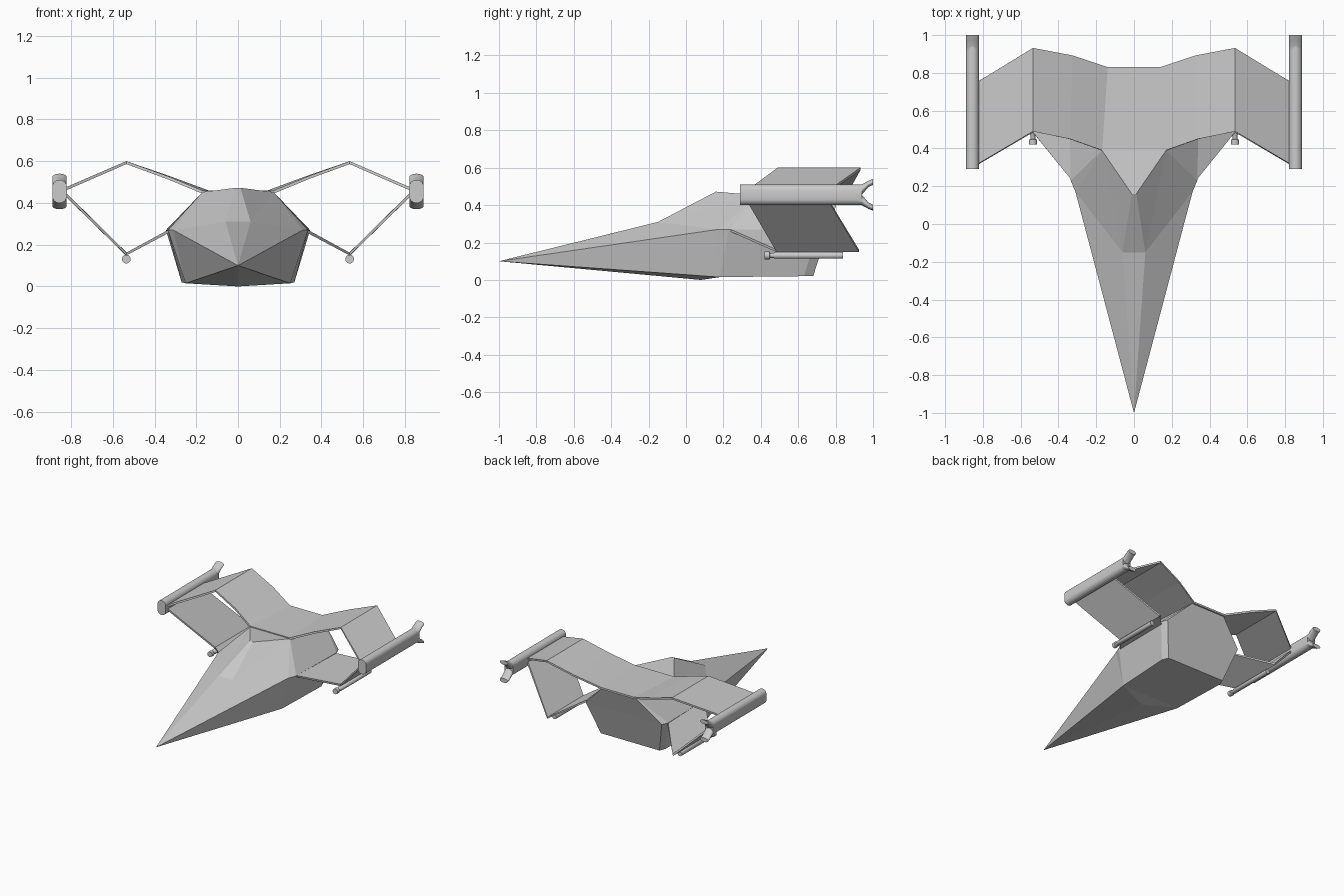
import bpy, bmesh, math
from mathutils import Vector

cube = bpy.data.objects.get("Cube")
if cube:
    bpy.data.objects.remove(cube, do_unlink=True)

grey = bpy.data.materials.new("hull_grey")
grey.use_nodes = True
COLOUR = (0.6, 0.6, 0.6, 1)
grey.diffuse_color = COLOUR
grey.node_tree.nodes["Principled BSDF"].inputs["Base Color"].default_value = COLOUR


def finish(name, bm, smooth=False):
    """Turn a bmesh into a named grey object."""
    bmesh.ops.recalc_face_normals(bm, faces=bm.faces)
    mesh = bpy.data.meshes.new(name)
    bm.to_mesh(mesh)
    bm.free()
    mesh.materials.append(grey)
    obj = bpy.data.objects.new(name, mesh)
    bpy.context.collection.objects.link(obj)
    if smooth:
        bpy.ops.object.select_all(action='DESELECT')
        obj.select_set(True)
        bpy.context.view_layer.objects.active = obj
        bpy.ops.object.shade_smooth_by_angle(angle=math.radians(40))
    return obj


def loft(bm, rings):
    """Skin a list of closed rings of points and cap both ends."""
    rows = [[bm.verts.new(p) for p in ring] for ring in rings]
    n = len(rows[0])
    for a, b in zip(rows, rows[1:]):
        for i in range(n):
            j = (i + 1) % n
            bm.faces.new((a[i], a[j], b[j], b[i]))
    bm.faces.new(rows[0])
    bm.faces.new(rows[-1])


def oval(x, y, z, rx, rz, straight=0, n=24):
    """Ring facing along y; straight stretches it into a stadium."""
    ring = []
    for i in range(n):
        a = 2 * math.pi * (i + 0.5) / n
        s = math.sin(a)
        ring.append((x + rx * math.cos(a), y, z + rz * s + math.copysign(straight, s)))
    return ring


def plate(name, front, back, thickness=0.014):
    """Thin folded sheet between a front and a back edge."""
    bm = bmesh.new()
    f = [bm.verts.new(p) for p in front]
    b = [bm.verts.new(p) for p in back]
    for i in range(len(f) - 1):
        bm.faces.new((f[i], f[i + 1], b[i + 1], b[i]))
    obj = finish(name, bm)
    mod = obj.modifiers.new("thickness", 'SOLIDIFY')
    mod.thickness = thickness
    mod.offset = 0
    return obj


# Hull: named corners of the left half, mirrored across x
corners = {
    "nose": (0, -1, 0.10), "keel": (0, 0.08, 0.0),
    "brow": (0.06, -0.15, 0.31), "peak": (0.012, 0.16, 0.472),
    "shoulder": (0.17, 0.39, 0.452), "cheek": (0.31, 0.17, 0.27),
    "flank": (0.335, 0.23, 0.27), "chin": (0.25, 0.18, 0.015),
    "flank_rear": (0.345, 0.71, 0.27), "chin_rear": (0.27, 0.63, 0.02),
    "flank_end": (0.325, 0.76, 0.27), "chin_end": (0.25, 0.68, 0.02),
    "deck_end": (0.14, 0.82, 0.452),
}
side_faces = [
    "nose brow cheek", "brow peak shoulder", "brow shoulder cheek",
    "cheek shoulder flank", "nose cheek chin", "cheek flank chin",
    "nose chin keel", "flank chin chin_rear flank_rear",
    "shoulder flank flank_rear deck_end", "flank_rear flank_end deck_end",
    "flank_rear chin_rear chin_end flank_end",
]
# Faces that span the middle, given by their left edge
middle_faces = ["brow peak", "peak shoulder", "shoulder deck_end",
                "deck_end flank_end", "flank_end chin_end",
                "chin_end chin_rear", "chin_rear chin"]
bm = bmesh.new()
left = {k: bm.verts.new(p) for k, p in corners.items()}
right = {k: left[k] if p[0] == 0 else bm.verts.new((-p[0], p[1], p[2]))
         for k, p in corners.items()}
for text in side_faces:
    for half in (left, right):
        bm.faces.new([half[k] for k in text.split()])
for text in middle_faces:
    a, b = text.split()
    bm.faces.new((left[a], left[b], right[b], right[a]))
bm.faces.new((left["nose"], left["brow"], right["brow"]))
bm.faces.new((left["keel"], left["chin"], right["chin"]))
finish("hull", bm)

# Deck plate over the rear of the hull
plate("deck", [(-0.17, 0.39, 0.452), (0.17, 0.39, 0.452)],
      [(-0.14, 0.83, 0.452), (0.14, 0.83, 0.452)])

for s, label in ((1, "left"), (-1, "right")):
    # Upper and lower wing sheets meeting at the pod
    plate(label + "_upper_wing",
          [(s * 0.17, 0.39, 0.452), (s * 0.34, 0.45, 0.522),
           (s * 0.535, 0.49, 0.593), (s * 0.83, 0.315, 0.465)],
          [(s * 0.14, 0.83, 0.452), (s * 0.33, 0.893, 0.522),
           (s * 0.535, 0.932, 0.593), (s * 0.83, 0.75, 0.465)])
    plate(label + "_lower_wing",
          [(s * 0.325, 0.23, 0.268), (s * 0.535, 0.485, 0.155),
           (s * 0.83, 0.315, 0.445)],
          [(s * 0.325, 0.69, 0.268), (s * 0.535, 0.925, 0.155),
           (s * 0.83, 0.75, 0.445)])

    # Wingtip pod with a forked tail
    x, z = s * 0.855, 0.455
    bm = bmesh.new()
    loft(bm, [oval(x, y, z, 0.035, 0.035, 0.021) for y in (0.29, 0.94)])
    for v in (1, -1):
        loft(bm, [oval(x, y, z + v * dz, 0.0345, rz)
                  for y, dz, rz in ((0.92, 0.026, 0.029), (0.94, 0.028, 0.028),
                                    (0.975, 0.058, 0.017), (1.0, 0.069, 0.016))])
    finish(label + "_pod", bm, True)

    # Slim gun under the wing fold
    bm = bmesh.new()
    loft(bm, [oval(s * 0.535, y, 0.131, r, r, n=16)
              for y, r in ((0.42, 0.021), (0.447, 0.021), (0.45, 0.013),
                           (0.468, 0.013), (0.475, 0.018), (0.84, 0.018))])
    finish(label + "_gun", bm, True)
